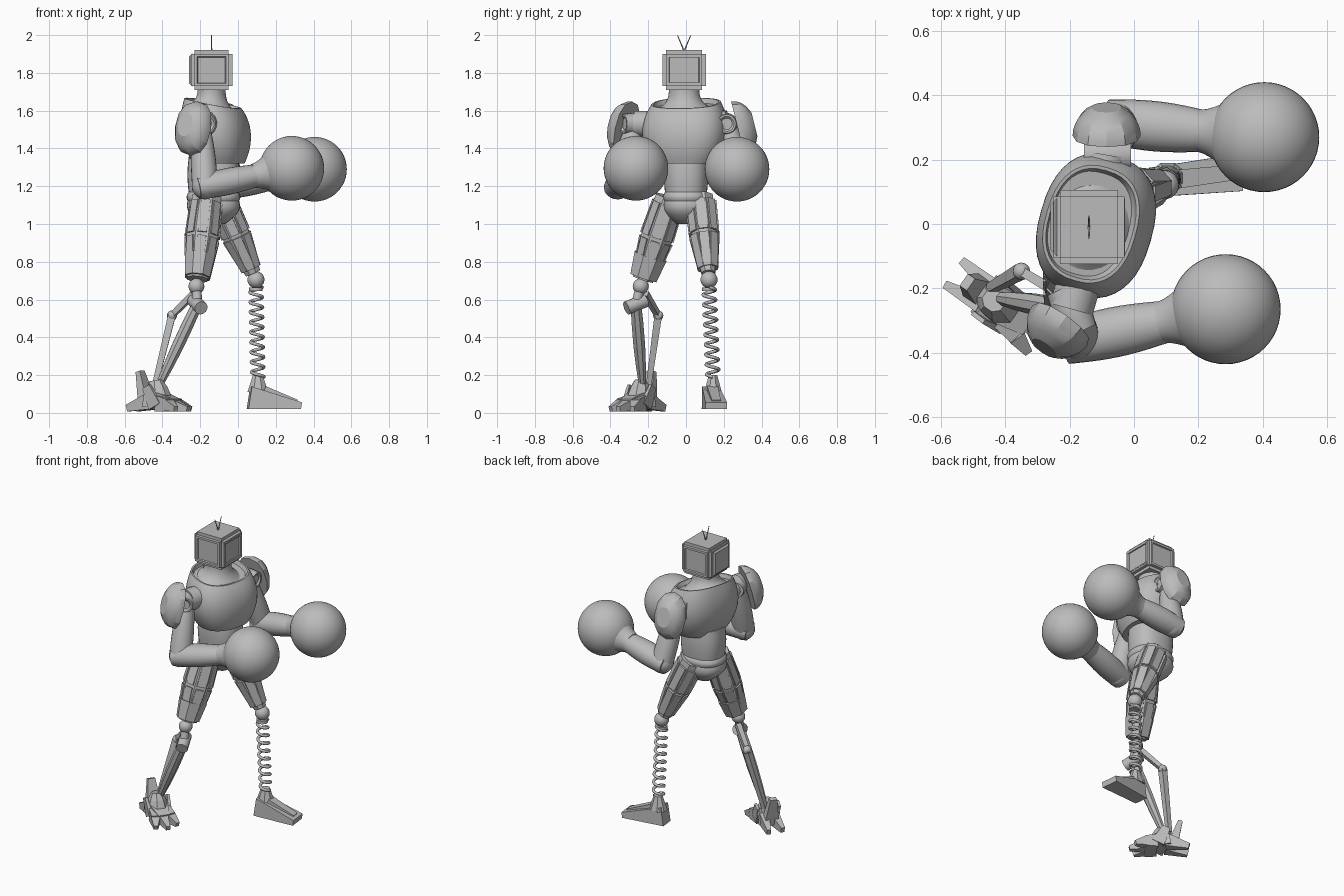
import bpy, bmesh
from math import sin, cos, pi, radians, copysign, sqrt
from mathutils import Vector, Matrix

if "Cube" in bpy.data.objects:
    bpy.data.objects.remove(bpy.data.objects["Cube"])

# One plain grey for everything
grey = bpy.data.materials.new("plain grey")
grey.use_nodes = True
grey.diffuse_color = (.5, .5, .5, 1)
grey.node_tree.nodes["Principled BSDF"].inputs["Base Color"].default_value = grey.diffuse_color

UP = Vector((0, 0, 1))
FRONT = Vector((1, 0, 0))


def heading(degrees):
    return Vector((cos(radians(degrees)), sin(radians(degrees)), 0))


def finish(name, bm, smooth):
    bmesh.ops.recalc_face_normals(bm, faces=bm.faces)
    mesh = bpy.data.meshes.new(name)
    bm.to_mesh(mesh)
    bm.free()
    mesh.materials.append(grey)
    if smooth:
        mesh.shade_smooth()
        mesh.set_sharp_from_angle(angle=radians(smooth))
    bpy.context.collection.objects.link(bpy.data.objects.new(name, mesh))


def taper(start, end, bulge=0, wide=1):
    """Radius rule: straight taper with an optional swell in the middle."""
    def shape(t):
        radius = start + (end - start) * t + bulge * sin(pi * t)
        return radius, radius * wide
    return shape


def loft(name, a, b, shape, sides=24, steps=10, hint=FRONT, power=2, smooth=40,
         drift=0, lean=lambda t: 0, recess=0):
    """Skin rings along the line a-b; shape(t) gives the two half widths."""
    a, b = Vector(a), Vector(b)
    z = (b - a).normalized()
    x = (hint - z * hint.dot(z)).normalized()
    y = z.cross(x)
    low_poly = sides <= 8
    phase, grow = (pi / sides, 1 / cos(pi / sides)) if low_poly else (0, 1)
    bm = bmesh.new()
    rings = []
    for step in range(steps + 1):
        t = step / steps
        rx, ry = shape(t)
        ring = []
        for i in range(sides):
            angle = phase + 2 * pi * i / sides
            c, s = cos(angle), sin(angle)
            u = copysign(abs(c) ** (2 / power), c) * rx * grow
            v = copysign(abs(s) ** (2 / power), s) * ry * grow
            ring.append(bm.verts.new(a.lerp(b, t) + x * (u + drift * t) + y * v + z * lean(t) * u))
        rings.append(ring)
    for low, high in zip(rings, rings[1:]):
        for i in range(sides):
            j = (i + 1) % sides
            bm.faces.new((low[i], low[j], high[j], high[i]))
    bm.faces.new(rings[0][::-1])
    cap = bm.faces.new(rings[-1])
    if recess:
        bm.normal_update()
        bmesh.ops.inset_region(bm, faces=[cap], thickness=.01)
        bmesh.ops.inset_region(bm, faces=[cap], thickness=.01, depth=-recess)
    finish(name, bm, 0 if low_poly else smooth)


def bar(name, a, b, start, end, wide=1, hint=UP, sides=4):
    loft(name, a, b, taper(start, end, wide=wide), sides, 1, hint)


def rod(name, a, b, radius):
    loft(name, a, b, taper(radius, radius), 16, 1, Vector((1, 1, 1)))


def ball(name, centre, radius, segments=24):
    bm = bmesh.new()
    bmesh.ops.create_uvsphere(bm, u_segments=segments, v_segments=segments // 2,
                              radius=radius, matrix=Matrix.Translation(centre))
    finish(name, bm, 60)


# Head: bevelled box with inset panels
head = Vector((-.14, -.01, 1.815))
bm = bmesh.new()
bmesh.ops.create_cube(bm, size=1, matrix=Matrix.Translation(head)
                      @ Matrix.Diagonal((.22, .23, .21, 1)))
bmesh.ops.bevel(bm, geom=bm.edges[:], offset=.02, segments=2, affect="EDGES")
panels = [f for f in bm.faces if f.calc_area() > .02 and abs(f.normal.z) < .5]
bmesh.ops.inset_individual(bm, faces=panels, thickness=.02)
bmesh.ops.inset_individual(bm, faces=panels, thickness=.005, depth=-.008)
finish("head", bm, 30)
bar("head_back_plate", head - FRONT * .1, head - FRONT * .12, .09, .07)
for side in (-1, 1):
    across = Vector((0, side, 0))
    visor = head + FRONT * .108 + UP * side * .07
    bar("visor_strip", visor - across * .09, visor + across * .09, .004, .004)
    loft("antenna", head + UP * .1, head + across * .035 + UP * .184, taper(.004, .002), 12, 1)

# Torso, turned slightly toward the right
turned = heading(-16)


def chest_shape(t):
    swell = sin(pi * (.2 + .55 * t)) ** .6
    return .175 * swell, .225 * swell


def neck_shape(t):
    radius = .074 + .07 * (1 - t) ** 3
    return radius, radius * 1.1


loft("chest", (-.1, -.01, 1.32), (-.1, -.01, 1.64), chest_shape, 40, 16, turned, 2.4,
     drift=-.035, lean=lambda t: -.2 * t ** 4, recess=.025)
loft("neck", (-.14, -.01, 1.6), (-.14, -.01, 1.72), neck_shape, 32, 10, turned,
     lean=lambda t: .2 * (t - 1))
for name, low, high, radius, swell in (("belly", 1.16, 1.36, .13, .008),
                                       ("belt", 1.12, 1.17, .135, .01),
                                       ("pelvis", 1, 1.14, .06, .04)):
    loft(name, (-.13, 0, low), (-.13, 0, high), taper(radius, .13, swell, .85), 32, 6, power=2.4)


# Arms: shoulder axle, hub, pad, upper arm, forearm, glove
def dome(t):
    radius = .147 * sqrt(1 - (.9 * t) ** 2)
    return radius, radius * .72


def arm(side, hub, outward, elbow, glove):
    hub, elbow, glove = Vector(hub), Vector(elbow), Vector(glove)
    out, along = heading(outward), heading(outward + (60 if side == "right" else -90))
    rod(side + "_shoulder_axle", (-.12, 0, hub.z), hub, .07)
    loft(side + "_shoulder_hub", hub - along * .07, hub + along * .075, taper(.05, .05, .008),
         hint=UP, recess=.01)
    normal = (out + UP * .25).normalized()
    pad = hub + out * .06 - UP * .025
    loft(side + "_shoulder_pad", pad, pad + normal * .09, dome, 12, 5, UP, 2.3, 25)
    loft(side + "_upper_arm", hub, elbow, taper(.045, .068, .008))
    ball(side + "_elbow", elbow, .07)
    reach = (glove - elbow).normalized()
    wrist = glove - reach * .2
    loft(side + "_forearm", elbow - reach * .04, wrist, taper(.062, .06, .01, 1.1), hint=UP)
    loft(side + "_glove_cuff", wrist - reach * .01, glove,
         lambda t: (.065 + .14 * t ** 1.5, .065 + .14 * t ** 1.5) if t < .5 else (.1, .1), 32,
         hint=UP)
    ball(side + "_glove", glove, .171, 48)


arm("right", (-.195, -.265, 1.53), -125, (-.175, -.36, 1.2), (.285, -.265, 1.295))
arm("left", (-.085, .215, 1.53), 90, (-.045, .315, 1.2), (.405, .27, 1.29))


# Thighs: faceted core with two rows of raised armour strips
def thigh(side, a, b, shape):
    a, b = Vector(a), Vector(b)
    loft(side + "_thigh", a, b, shape, 8, 5)
    z = (b - a).normalized()
    x = (FRONT - z * z.x).normalized()
    for i in range(8):
        out = x * cos(i * pi / 4) + z.cross(x) * sin(i * pi / 4)
        for start, end in ((.08, .48), (.52, .94)):
            bar(side + "_thigh_strip", a.lerp(b, start) + out * shape(start)[0],
                a.lerp(b, end) + out * shape(end)[0], .008, .008, 3, out)


right_hip, right_knee = Vector((-.165, -.085, 1.14)), Vector((-.22, -.24, .67))
left_hip, left_knee = Vector((-.1, .075, 1.14)), Vector((.095, .122, .705))
thigh("right", right_hip, right_hip.lerp(right_knee, .92), taper(.075, .055, .02))
thigh("left", left_hip, left_hip.lerp(left_knee, .92), taper(.075, .04, .015, .9))
bar("right_knee_guard", right_hip.lerp(right_knee, .66), right_hip.lerp(right_knee, .9),
    .08, .066, 1.1, FRONT, 8)
ball("right_knee", right_knee, .042)
ball("left_knee", left_knee, .045)

# Left lower leg: coil spring and wedge foot
top, low = left_knee - UP * .04, Vector((.105, .143, .19))
rod("spring_cap", top, top - UP * .02, .036)
coil = bpy.data.curves.new("spring", "CURVE")
coil.dimensions = "3D"
coil.bevel_depth = .009
coil.bevel_resolution = 2
turns, steps = 9, 20
line = coil.splines.new("POLY")
line.points.add(turns * steps)
for i, point in enumerate(line.points):
    spot = top.lerp(low, i / (turns * steps)) + heading(360 * i / steps) * .033
    point.co = (*spot, 1)
coil.materials.append(grey)
path = bpy.data.objects.new("spring_path", coil)
mesh = bpy.data.meshes.new_from_object(path)
bpy.data.objects.remove(path)
mesh.shade_smooth()
bpy.context.collection.objects.link(bpy.data.objects.new("left_shin_spring", mesh))
bar("left_ankle", low - UP * .08, low + UP * .01, .055, .026, .85, FRONT, 8)
loft("left_foot", (.06, .13, .08), (.33, .16, .038),
     lambda t: (.06 - .042 * t, .046 + .012 * t), 4, 1, UP)
bar("left_foot_ridge", (.14, .14, .13), (.31, .16, .06), .012, .01, 2.4)

# Right lower leg: pivot knee with two struts
pivot, joint = Vector((-.215, -.265, .575)), Vector((-.35, -.147, .515))
tilt = Vector((.02, -.05, -.02))
rod("right_knee_link", right_knee, pivot, .026)
rod("right_knee_pivot", pivot - tilt, pivot + tilt, .036)
loft("right_shin_strut", pivot, (-.42, -.23, .14), taper(.028, .018, .008), 8, 4)
bar("right_upper_link", pivot + UP * .035 - tilt, joint, .016, .014)
ball("right_strut_joint", joint, .027, 16)
bar("right_rear_strut", joint, (-.445, -.2, .13), .02, .014, 1, FRONT)

# Right foot: plated claw turned outward
toe_way, side_way = heading(-35), heading(55)


def on_foot(ahead, aside, height):
    return Vector((-.42, -.25, height)) + toe_way * ahead + side_way * aside


loft("right_ankle", on_foot(0, 0, .05), on_foot(-.02, 0, .17),
     taper(.07, .035, .01, .9), 8, 3, toe_way)
bar("right_instep", on_foot(-.05, 0, .08), on_foot(.11, 0, .05), .05, .025, 1.4)
for side in (-1, 0, 1):
    knuckle = on_foot(.1, side * .05, .04)
    tip = on_foot(.19 - .03 * abs(side), side * .07, .02)
    bar("right_toe_base", on_foot(.03, side * .035, .05), knuckle, .042, .034, .75)
    bar("right_toe_tip", knuckle, tip, .03, .014, .9)
for side in (-1, 1):
    bar("right_heel_claw", on_foot(-.04, side * .03, .06), on_foot(-.17, side * .045, .025),
        .042, .018, .7)
    bar("right_side_plate", on_foot(.02, side * .06, .035), on_foot(-.03, side * .07, .14),
        .04, .025, .3, toe_way)
bar("right_heel_spur", on_foot(-.07, 0, .04), on_foot(-.12, 0, .22), .03, .014, 1.6, toe_way)
